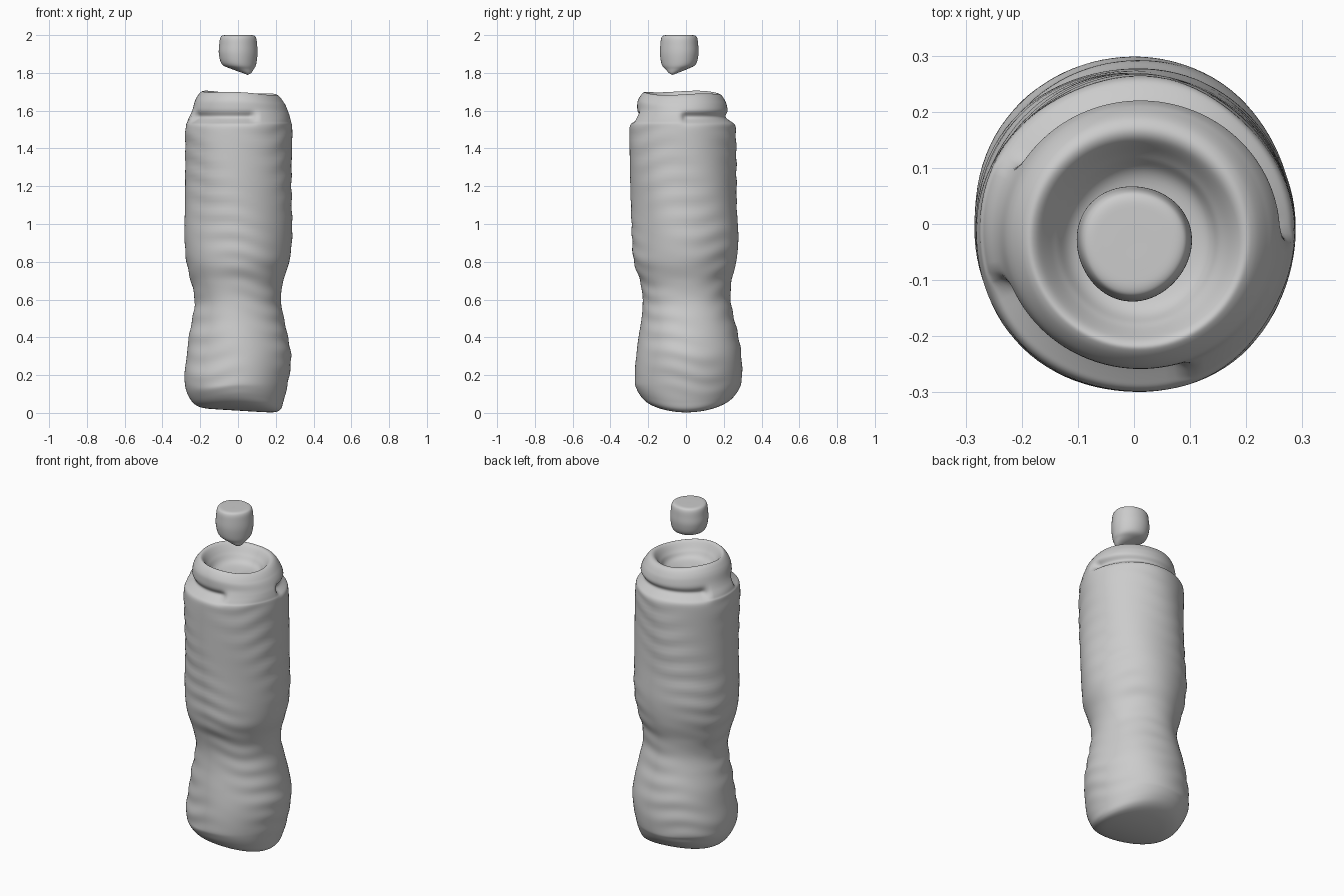
import bpy, bmesh, math

if "Cube" in bpy.data.objects:
    bpy.data.objects.remove(bpy.data.objects["Cube"])

SEG = 96


def catmull(a, b, c, d, t):
    return 0.5 * (2*b + (c-a)*t + (2*a - 5*b + 4*c - d)*t*t + (3*b - a - 3*c + d)*t**3)


def refine(rows, steps):
    """Smoothly interpolate rows of (z, x_min, x_max, y_min, y_max)."""
    pts = [rows[0]] + rows + [rows[-1]]
    out = []
    for i in range(1, len(pts) - 2):
        for s in range(steps):
            out.append([catmull(*v, s / steps) for v in zip(*pts[i-1:i+3])])
    out.append(rows[-1])
    return out


def loft(name, rows, steps, warp):
    bm = bmesh.new()
    loops = []
    for z, x0, x1, y0, y1 in refine(rows, steps):
        ring = []
        for k in range(SEG):
            a = 2 * math.pi * k / SEG
            cx, cy = (x0 + x1) / 2, (y0 + y1) / 2
            dx, dy = (x1 - x0) / 2 * math.cos(a), (y1 - y0) / 2 * math.sin(a)
            ring.append(bm.verts.new(warp(cx, cy, dx, dy, z, a)))
        loops.append(ring)
    for lo, hi in zip(loops, loops[1:]):
        for k in range(SEG):
            n = (k + 1) % SEG
            bm.faces.new((lo[k], lo[n], hi[n], hi[k]))
    bm.faces.new(loops[0][::-1])
    bm.faces.new(loops[-1])
    bmesh.ops.recalc_face_normals(bm, faces=bm.faces)
    me = bpy.data.meshes.new(name)
    bm.to_mesh(me)
    bm.free()
    me.shade_smooth()
    ob = bpy.data.objects.new(name, me)
    bpy.context.collection.objects.link(ob)
    return ob


def window(deg, start, end, soft=10):
    """Soft angular mask, one between start and end."""
    def step(t):
        t = min(1, max(0, t))
        return t * t * (3 - 2 * t)
    return step((deg - start) / soft + .5) * step((end - deg) / soft + .5)


def bottle_warp(cx, cy, dx, dy, z, a):
    r = math.hypot(dx, dy)
    deg = math.degrees(a)
    k = 1.0
    if r > 0.2 and z > 0.06:
        # crumpled horizontal ripples
        fade = min(1, (z - .06) / .1) * min(1, max(0, (1.6 - z) / .1))
        wob = math.sin(z * 62 + 1.6 * math.sin(a * 2 + z * 3) + .6 * math.sin(a * 5))
        patch = .5 + .5 * math.sin(a * 3 + z * 7)
        k += fade * (.009 * wob * patch + .006 * math.sin(a * 5 + z * 9))
        # pinched folds below the neck
        fold = window(deg, 2, 150) + window(deg, 200, 288)
        fold += window(deg + 360, 362, 510) if deg < 20 else 0
        k -= .13 * min(1, fold) * math.exp(-((z - 1.565) / .026) ** 2)
    x, y = cx + dx * k, cy + dy * k
    # uneven ridged base and tilted rim
    low = max(0, 1 - max(z, 0) / .15)
    z += low * (.012 - .06 * x + .8 * y * y)
    if z > 1.58:
        z -= min(1, (z - 1.58) / .08) * (.045 * x - .004 * math.sin(a * 3))
    return x, y, max(z, 0)


# bottle body: base, waist, barrel, neck, then down into the sunken top
body_rows = [
    [0, 0, .01, .01, .02], [0, -.11, .11, -.1, .12], [.003, -.18, .19, -.17, .19],
    [.02, -.225, .225, -.215, .235], [.06, -.255, .24, -.245, .265],
    [.12, -.277, .255, -.265, .285], [.2, -.285, .27, -.27, .297],
    [.3, -.272, .28, -.262, .295], [.4, -.26, .265, -.25, .28],
    [.5, -.24, .245, -.235, .255], [.6, -.228, .228, -.23, .235],
    [.7, -.25, .24, -.245, .24], [.8, -.274, .27, -.277, .265],
    [.93, -.285, .285, -.285, .278], [1.1, -.28, .285, -.29, .27],
    [1.3, -.278, .285, -.298, .266], [1.5, -.28, .286, -.3, .262],
    [1.545, -.268, .28, -.288, .255], [1.6, -.242, .265, -.262, .225],
    [1.65, -.225, .245, -.255, .21], [1.688, -.198, .215, -.23, .185],
    [1.69, -.175, .19, -.21, .155], [1.645, -.14, .155, -.18, .12],
    [1.605, -.1, .12, -.14, .08], [1.59, 0, .01, -.03, -.02],
]
loft("bottle_body", body_rows, 9, bottle_warp)


def cap_warp(cx, cy, dx, dy, z, a):
    k = 1 + .02 * math.sin(3 * a + .5)
    return cx + dx * k, cy + dy * k, z


# floating cap with an off-centre drip-like underside
cap_rows = [[z, x - r, x + r, y - r, y + r] for z, x, y, r in (
    (1.79, .05, -.07, .002), (1.798, .048, -.068, .02), (1.82, .025, -.05, .058),
    (1.845, .005, -.037, .09), (1.9, 0, -.034, .102), (1.95, 0, -.034, .1),
    (1.985, 0, -.034, .095), (1.998, 0, -.034, .082), (2.0, 0, -.034, .05),
    (2.0, 0, -.034, .002))]
loft("cap", cap_rows, 5, cap_warp)
